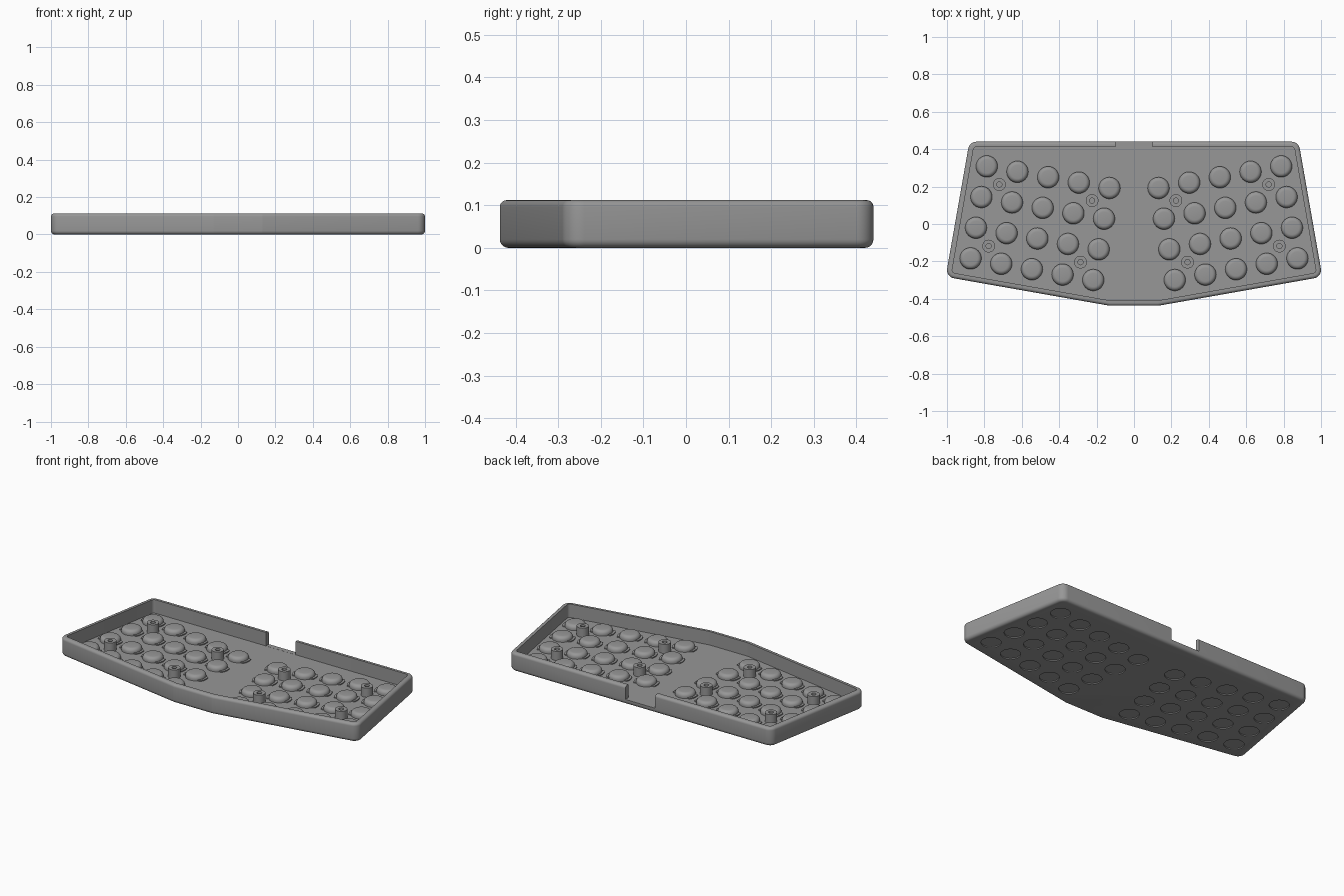
import bpy, bmesh, math
from mathutils import Vector, Matrix

if "Cube" in bpy.data.objects:
    bpy.data.objects.remove(bpy.data.objects["Cube"])

TILT = math.radians(10)
FLOOR = 0.03
HEIGHT = 0.112

grey = bpy.data.materials.new("mid grey")
grey.diffuse_color = (0.31, 0.31, 0.31, 1)
grey.use_nodes = True
grey.node_tree.nodes["Principled BSDF"].inputs["Base Color"].default_value = grey.diffuse_color


def finish(name, bm, smooth=True):
    bmesh.ops.recalc_face_normals(bm, faces=bm.faces)
    me = bpy.data.meshes.new(name)
    bm.to_mesh(me)
    bm.free()
    me.materials.append(grey)
    ob = bpy.data.objects.new(name, me)
    bpy.context.collection.objects.link(ob)
    if smooth:
        shade(ob)
    return ob


def shade(ob):
    bpy.ops.object.select_all(action='DESELECT')
    ob.select_set(True)
    bpy.context.view_layer.objects.active = ob
    bpy.ops.object.shade_smooth_by_angle(angle=math.radians(32))


def loft(bm, rings):
    """Skin a list of closed point rings and cap both ends."""
    rows = [[bm.verts.new(p) for p in ring] for ring in rings]
    n = len(rows[0])
    for a, b in zip(rows, rows[1:]):
        for i in range(n):
            j = (i + 1) % n
            bm.faces.new((a[i], a[j], b[j], b[i]))
    bm.faces.new(rows[0][::-1])
    bm.faces.new(rows[-1])


def circle(c, r, z, n=32):
    return [(c[0] + r * math.cos(2 * math.pi * i / n),
             c[1] + r * math.sin(2 * math.pi * i / n), z) for i in range(n)]


# Case outline: sharp corners, counter-clockwise
half = [(0.13, -0.437), (1.007, -0.2825), (0.88, 0.44)]
corners = [Vector(p) for p in half] + [Vector((-x, y)) for x, y in reversed(half)]


def outline(inset, z, steps=8):
    """Outline offset inwards, with every corner rounded."""
    r = max(0.045 - inset, 0.012)
    pts, n = [], len(corners)
    for i, p in enumerate(corners):
        d0 = (p - corners[i - 1]).normalized()
        d1 = (corners[(i + 1) % n] - p).normalized()
        n0, n1 = Vector((d0.y, -d0.x)), Vector((d1.y, -d1.x))
        c = p - (n0 + n1) * ((inset + r) / (1 + n0.dot(n1)))
        turn = math.atan2(n0.cross(n1), n0.dot(n1))
        a0 = math.atan2(n0.y, n0.x)
        for k in range(steps + 1):
            a = a0 + turn * k / steps
            pts.append((c.x + r * math.cos(a), c.y + r * math.sin(a), z))
    return pts


# Key positions: a tilted 5 x 4 grid, mirrored to both halves
right, down = Vector((math.cos(TILT), -math.sin(TILT))), Vector((-math.sin(TILT), -math.cos(TILT)))
keys = []
for side in (-1, 1):
    for col in range(5):
        for row in range(4):
            p = Vector((-0.787, 0.308)) + (right * col + down * row) * 0.1665
            keys.append((p.x * -side, p.y, side))

# Tray: rounded outer edges, thin wall and flat floor
section = []
R = 0.02
for k in range(6):
    a = math.pi / 2 * k / 5
    section.append((R - R * math.sin(a), R - R * math.cos(a)))
R = 0.016
for k in range(6):
    a = math.pi / 2 * k / 5
    section.append((R - R * math.cos(a), HEIGHT - R + R * math.sin(a)))
section += [(0.028, HEIGHT), (0.028, FLOOR)]
bm = bmesh.new()
loft(bm, [outline(d, z) for d, z in section])
tray = finish("tray", bm, False)

# Cutter: cable notch in the back wall and shallow discs under the keys
bm = bmesh.new()
bmesh.ops.create_cube(bm, size=1, matrix=Matrix.Translation((0, 0.455, 0.1305))
                      @ Matrix.Diagonal((0.2, 0.1, 0.2, 1)))
for x, y, s in keys:
    loft(bm, [circle((x, y), 0.056, -0.02), circle((x, y), 0.056, 0.006)])
cutter = finish("tray_cutter", bm, False)
cutter.hide_render = True
mod = tray.modifiers.new("cut", 'BOOLEAN')
mod.operation, mod.solver, mod.object = 'DIFFERENCE', 'EXACT', cutter
bpy.context.view_layer.objects.active = tray
bpy.ops.object.modifier_apply(modifier=mod.name)
bpy.data.objects.remove(cutter)
shade(tray)

# Key domes: low round buttons with a rounded top edge
bm = bmesh.new()
for x, y, s in keys:
    rings = [circle((x, y), 0.058, FLOOR - 0.002)]
    for k in range(6):
        a = math.pi / 2 * k / 5
        rings.append(circle((x, y), 0.036 + 0.022 * math.cos(a), 0.038 + 0.022 * math.sin(a)))
    loft(bm, rings)
finish("key_domes", bm)

# Key tabs: thin curved lips on both sides of each dome
bm = bmesh.new()
for x, y, s in keys:
    ring = []
    for base in (0, math.pi):
        for k in range(7):
            a = base + math.radians(-28 + 56 * k / 6)
            v = Matrix.Rotation(TILT * s, 2) @ Vector((0.071 * math.cos(a), 0.071 * math.sin(a)))
            ring.append((x + v.x, y + v.y))
    loft(bm, [[(px, py, z) for px, py in ring] for z in (FLOOR - 0.002, FLOOR + 0.006)])
finish("key_tabs", bm)

# Screw bosses: round posts with a blind hole
bm = bmesh.new()
for bx, by in [(0.72, 0.211), (0.224, 0.125), (0.777, -0.118), (0.286, -0.204)]:
    for s in (-1, 1):
        c = (bx * s, by)
        loft(bm, [circle(c, r, z) for r, z in
                  [(0.034, FLOOR - 0.002), (0.034, 0.085), (0.014, 0.085), (0.014, 0.04)]])
finish("screw_bosses", bm)
